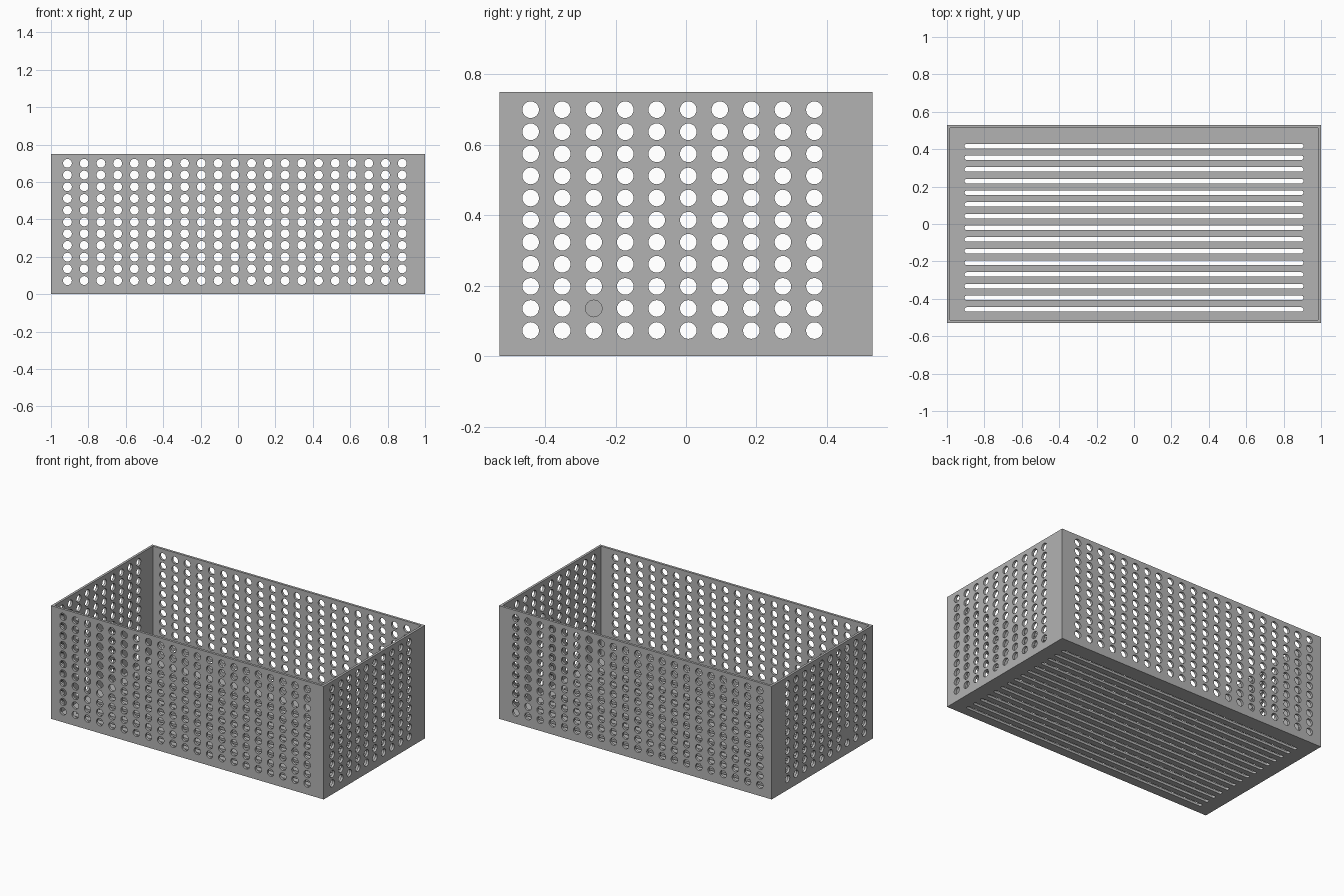
import bpy, bmesh, math
from mathutils import Vector

if "Cube" in bpy.data.objects:
    bpy.data.objects.remove(bpy.data.objects["Cube"])

X, Y, H, T = 1.0, 0.53, 0.75, 0.016     # half length, half depth, height, wall thickness
R, PITCH, ROW = 0.0236, 0.0895, 0.0627  # hole radius and spacings
SEG = 24

bm = bmesh.new()


def loop(points):
    """Closed ring of vertices and edges."""
    verts = [bm.verts.new(p) for p in points]
    edges = [bm.edges.new((verts[i], verts[(i + 1) % len(verts)])) for i in range(len(verts))]
    return verts, edges


def stadium(cx, cy, half, r):
    """Outline of a round hole (half = 0) or a slot with round ends."""
    pts = []
    for i in range(SEG + (2 if half else 0)):
        if half:
            side = 1 if i <= SEG // 2 else -1
            a = -math.pi / 2 + math.pi * (i if side > 0 else i - 1) / (SEG // 2)
        else:
            side, a = 0, 2 * math.pi * i / SEG
        pts.append((cx + side * half + r * math.cos(a), cy + r * math.sin(a)))
    return pts


def panel(place, outer, inner, holes, normal):
    """Perforated sheet: outer and inner skins joined by the hole walls."""
    skins = []
    for rect, depth in ((outer, 0), (inner, T)):
        u0, u1, v0, v1 = rect
        outlines = [[(u0, v0), (u1, v0), (u1, v1), (u0, v1)]] + holes
        rings = [loop([place(u, v, depth) for u, v in pts]) for pts in outlines]
        bmesh.ops.triangle_fill(bm, use_beauty=True, use_dissolve=False,
                                edges=[e for r in rings for e in r[1]], normal=normal)
        skins.append([r[0] for r in rings])
    for a, b in zip(skins[0][1:], skins[1][1:]):
        for i in range(len(a)):
            j = (i + 1) % len(a)
            bm.faces.new((a[i], a[j], b[j], b[i]))
    return skins[0][0], skins[1][0]


def wall(place, half, u_first, columns, normal, blocked=()):
    """Side wall with a grid of round holes and a flat top rim."""
    holes = [stadium(u_first + c * PITCH, 0.0725 + r * ROW, 0, R)
             for c in range(columns) for r in range(11) if (c, r) not in blocked]
    a, b = panel(place, (-half, half, 0, H), (-half + T, half - T, T, H), holes, normal)
    bm.faces.new((a[2], a[3], b[3], b[2]))


# Long walls
wall(lambda u, v, d: (u, -Y + d, v), X, -0.912, 21, Vector((0, -1, 0)))
wall(lambda u, v, d: (u, Y - d, v), X, -0.912, 21, Vector((0, 1, 0)))
# End walls, one with a single closed hole
wall(lambda u, v, d: (X - d, u, v), Y, -0.441, 10, Vector((1, 0, 0)))
wall(lambda u, v, d: (-X + d, u, v), Y, -0.441, 10, Vector((-1, 0, 0)), blocked={(2, 1)})
# Slotted floor
slots = [stadium(0, -0.457 + i * 0.0624, 0.894, 0.012) for i in range(15)]
panel(lambda u, v, d: (u, v, d), (-X, X, -Y, Y), (-X + T, X - T, -Y + T, Y - T),
      slots, Vector((0, 0, -1)))

# Weld the sheets into one closed shell
bmesh.ops.remove_doubles(bm, verts=bm.verts, dist=0.0001)
bmesh.ops.recalc_face_normals(bm, faces=bm.faces)
mesh = bpy.data.meshes.new("perforated_basket")
bm.to_mesh(mesh)
bm.free()
basket = bpy.data.objects.new("perforated_basket", mesh)
bpy.context.collection.objects.link(basket)

grey = bpy.data.materials.new("plain grey")
grey.diffuse_color = (0.45, 0.45, 0.45, 1)
grey.use_nodes = True
grey.node_tree.nodes["Principled BSDF"].inputs["Base Color"].default_value = grey.diffuse_color
mesh.materials.append(grey)

# Smooth hole walls, crisp sheet edges
bpy.context.view_layer.objects.active = basket
basket.select_set(True)
bpy.ops.object.shade_smooth_by_angle(angle=math.radians(30))
